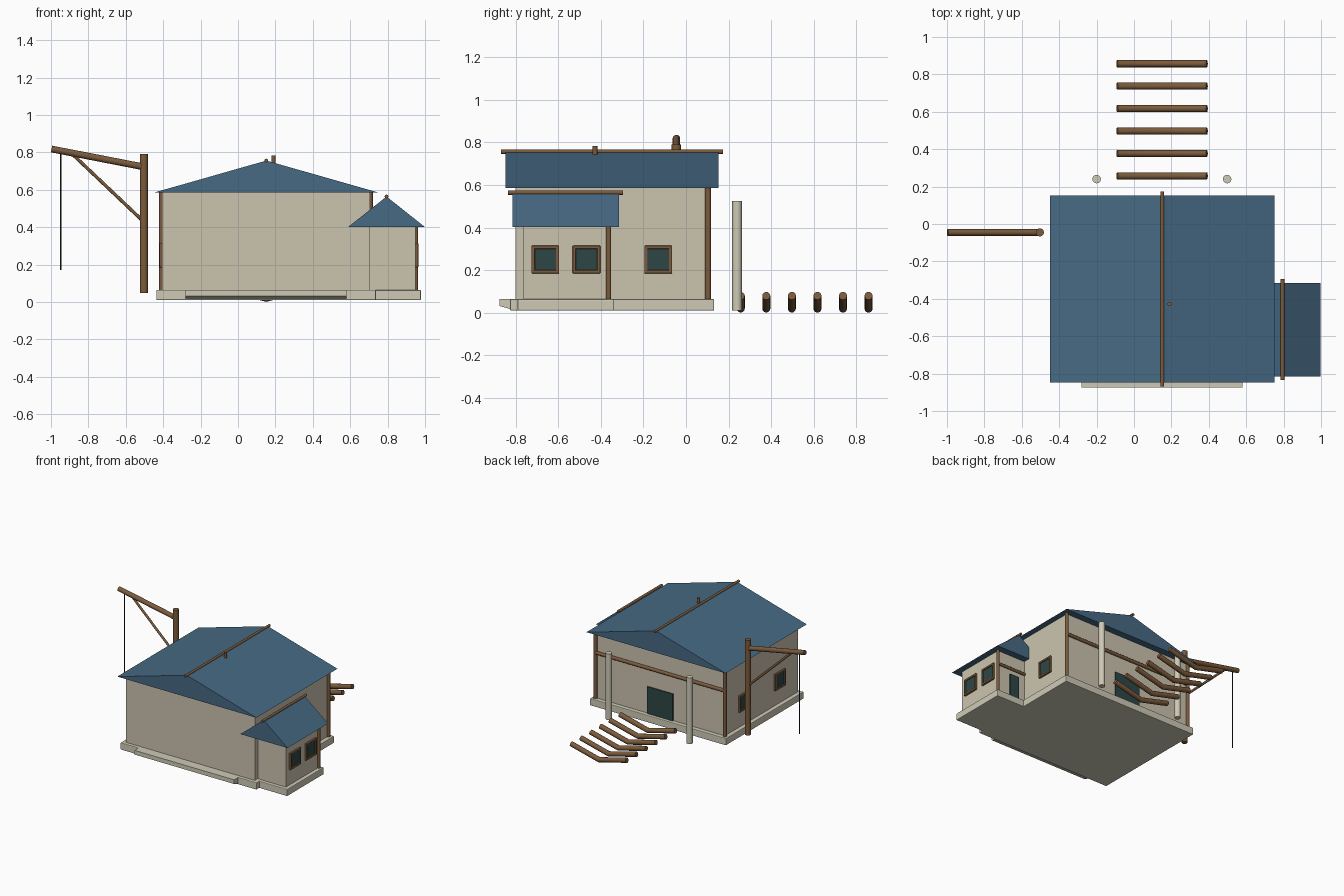
import bpy
import bmesh
from math import radians
from mathutils import Matrix, Vector

old = bpy.data.objects.get("Cube")
if old:
    bpy.data.objects.remove(old)


def material(name, r, g, b):
    m = bpy.data.materials.new(name)
    m.use_nodes = True
    m.diffuse_color = (r, g, b, 1)
    m.node_tree.nodes["Principled BSDF"].inputs["Base Color"].default_value = (r, g, b, 1)
    return m


PLASTER = material("cream plaster", 0.60, 0.55, 0.43)
STONE = material("pale stone", 0.62, 0.59, 0.47)
ROOF = material("blue roof", 0.062, 0.142, 0.23)
WOOD = material("brown wood", 0.20, 0.105, 0.045)
GLASS = material("dark teal glass", 0.026, 0.062, 0.06)
ROPE = material("dark rope", 0.012, 0.025, 0.028)


def finish(name, mesh, mat):
    mesh.materials.clear()
    mesh.materials.append(mat)
    ob = bpy.data.objects.new(name, mesh)
    bpy.context.collection.objects.link(ob)
    return ob


def box(name, mat, x, y, z, bevel=0):
    """Box given by its (min, max) range on each axis."""
    bm = bmesh.new()
    bmesh.ops.create_cube(bm, size=1)
    for v in bm.verts:
        v.co = [r[0] if c < 0 else r[1] for r, c in zip((x, y, z), v.co)]
    mesh = bpy.data.meshes.new(name)
    bm.to_mesh(mesh)
    bm.free()
    ob = finish(name, mesh, mat)
    if bevel:
        mod = ob.modifiers.new("bevel", 'BEVEL')
        mod.width = bevel
        mod.segments = 2
    return ob


def prism(name, mat, profile, depth, axis):
    """Extrude a profile of points by depth along an axis."""
    bm = bmesh.new()
    face = bm.faces.new([bm.verts.new(p) for p in profile])
    new = bmesh.ops.extrude_face_region(bm, geom=[face])["geom"]
    bmesh.ops.translate(bm, vec=Vector(axis) * depth,
                        verts=[g for g in new if isinstance(g, bmesh.types.BMVert)])
    bmesh.ops.recalc_face_normals(bm, faces=bm.faces)
    mesh = bpy.data.meshes.new(name)
    bm.to_mesh(mesh)
    bm.free()
    return finish(name, mesh, mat)


def rod(name, mat, radius, *points):
    """Round bar swept through the points, with closed ends."""
    cu = bpy.data.curves.new(name, 'CURVE')
    cu.dimensions = '3D'
    cu.bevel_depth = radius
    cu.bevel_resolution = 4
    cu.use_fill_caps = True
    sp = cu.splines.new('POLY')
    sp.points.add(len(points) - 1)
    for p, co in zip(sp.points, points):
        p.co = (*co, 1)
    tmp = bpy.data.objects.new(name, cu)
    mesh = bpy.data.meshes.new_from_object(tmp)
    bpy.data.objects.remove(tmp)
    bpy.data.curves.remove(cu)
    bm = bmesh.new()
    bm.from_mesh(mesh)
    bmesh.ops.remove_doubles(bm, verts=bm.verts, dist=0.0001)
    bmesh.ops.recalc_face_normals(bm, faces=bm.faces)
    bm.to_mesh(mesh)
    bm.free()
    mesh.polygons.foreach_set("use_smooth", [True] * len(mesh.polygons))
    mesh.set_sharp_from_angle(angle=radians(40))
    return finish(name, mesh, mat)


def gable_roof(name, x0, x1, y0, y1, eave, ridge):
    mid = (x0 + x1) / 2
    prism(name, ROOF, [(x0, y0, eave), (x1, y0, eave), (mid, y0, ridge)], y1 - y0, (0, 1, 0))
    rod(name + "_ridge_pole", WOOD, 0.01, (mid, y0 - 0.02, ridge), (mid, y1 + 0.02, ridge))


def window(name, wall_x, side, y):
    """Square window on a side wall; side is +1 or -1 along x."""
    z, outer, inner = 0.25, 0.065, 0.05

    def span(a, b):
        return tuple(sorted((wall_x + side * a, wall_x + side * b)))
    box(name + "_glass", GLASS, span(0, 0.009),
        (y - inner, y + inner), (z - inner, z + inner))
    for s in (-1, 1):
        near, far = sorted((s * inner, s * outer))
        box(name + "_frame_side", WOOD, span(0, 0.016), (y + near, y + far),
            (z - outer, z + outer), 0.003)
        box(name + "_frame_rail", WOOD, span(0, 0.016), (y - outer, y + outer),
            (z + near, z + far), 0.003)


# Stone footings and plaster walls
box("main_footing", STONE, (-0.437, 0.737), (-0.826, 0.132), (0.01, 0.065), 0.005)
box("side_room_footing", STONE, (0.6, 0.978), (-0.79, -0.337), (0.01, 0.064), 0.005)
box("main_walls", PLASTER, (-0.405, 0.705), (-0.80, 0.10), (0.06, 0.59))
box("side_room_walls", PLASTER, (0.69, 0.948), (-0.763, -0.367), (0.06, 0.41))

# Long step along the front, undercut below
prism("front_step", STONE,
      [(-0.28, -0.875, 0.032), (-0.28, -0.875, 0.065), (-0.28, -0.82, 0.065), (-0.28, -0.82, 0.016)],
      0.86, (1, 0, 0))

# Roofs with ridge poles and a small peg
gable_roof("main_roof", -0.449, 0.752, -0.848, 0.153, 0.585, 0.756)
gable_roof("side_room_roof", 0.59, 0.998, -0.815, -0.315, 0.402, 0.564)
rod("roof_peg", WOOD, 0.011, (0.19, -0.427, 0.72), (0.19, -0.427, 0.783))

# Timber corner posts and rails on the rear walls
for x in (-0.408, 0.708):
    rod("rear_corner_post", WOOD, 0.014, (x, 0.104, 0.06), (x, 0.104, 0.587))
rod("side_room_corner_post", WOOD, 0.012, (0.951, -0.363, 0.06), (0.951, -0.363, 0.405))
rod("rear_rail", WOOD, 0.013, (-0.405, 0.105, 0.42), (0.705, 0.105, 0.42))
rod("side_room_rail", WOOD, 0.011, (0.705, -0.362, 0.295), (0.948, -0.362, 0.295))

# Doors
box("rear_door", GLASS, (0.04, 0.26), (0.1, 0.109), (0.065, 0.275))
box("side_room_door", GLASS, (0.76, 0.84), (-0.367, -0.358), (0.065, 0.25))

# Windows
for y in (-0.13, -0.57):
    window("right_window", -0.405, -1, y)
window("left_window", 0.705, 1, -0.13)
for y in (-0.66, -0.467):
    window("side_room_window", 0.948, 1, y)

# Free-standing stone columns behind the house
for x in (-0.2, 0.498):
    rod("rear_column", STONE, 0.023, (x, 0.24, 0.01), (x, 0.24, 0.526))

# Sagging logs laid out behind the house
for i in range(6):
    y = 0.257 + 0.12 * i
    rod("path_log", WOOD, 0.019, (-0.09, y, 0.08), (0.15, y, 0.02), (0.39, y, 0.08))

# Timber crane
Y = -0.045
rod("crane_post", WOOD, 0.022, (-0.503, Y, 0.048), (-0.503, Y, 0.79))
rod("crane_beam", WOOD, 0.018, (-0.997, Y, 0.818), (-0.503, Y, 0.722))
rod("crane_brace", WOOD, 0.009, (-0.885, Y, 0.79), (-0.505, Y, 0.43))
rod("crane_rope", ROPE, 0.0035, (-0.948, Y, 0.17), (-0.948, Y, 0.80))
